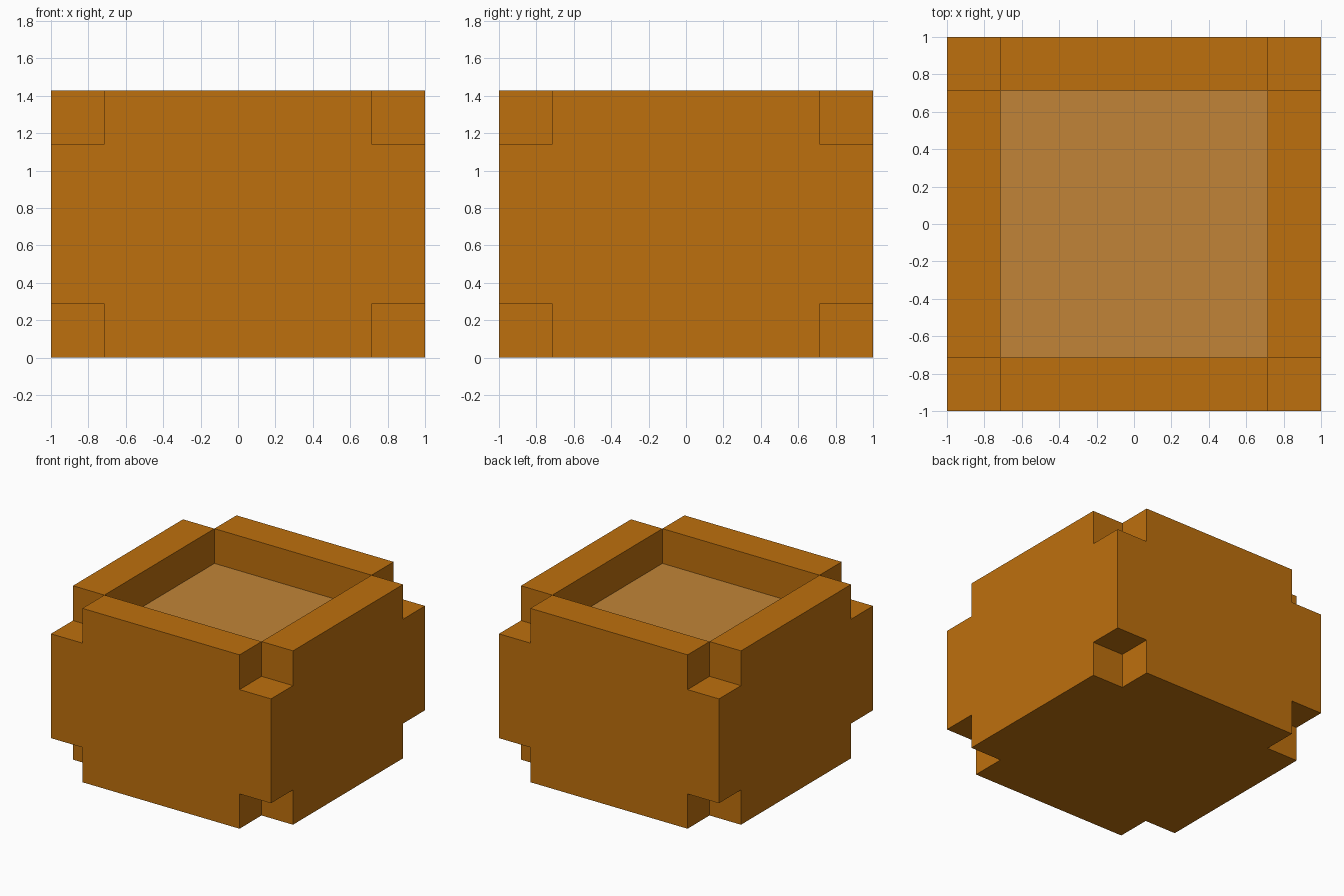
import bpy, bmesh
from mathutils import Vector

if "Cube" in bpy.data.objects:
    bpy.data.objects.remove(bpy.data.objects["Cube"])

U = 2 / 7                                   # one block unit
XY = [-1, -1 + U, 1 - U, 1]                 # cell borders across
Z = [0, U, 4 * U, 5 * U]                    # cell borders in height


def material(name, rgb):
    m = bpy.data.materials.new(name)
    m.diffuse_color = (*rgb, 1)
    m.use_nodes = True
    m.node_tree.nodes["Principled BSDF"].inputs["Base Color"].default_value = m.diffuse_color
    return m


def filled(c):
    """Solid cells: everything but the eight corners and the top recess."""
    if min(c) < 0 or max(c) > 2:
        return False
    corner = all(i != 1 for i in c)
    recess = c == (1, 1, 2)
    return not corner and not recess


bm = bmesh.new()
cells = [(i, j, k) for i in range(3) for j in range(3) for k in range(3)]
for c in filter(filled, cells):
    for axis in range(3):
        for side in (0, 1):
            n = list(c)
            n[axis] += 2 * side - 1
            if filled(tuple(n)):
                continue
            # Outer face of this cell, wound to point outwards
            a, b = (axis + 1) % 3, (axis + 2) % 3
            ring = [(0, 0), (1, 0), (1, 1), (0, 1)]
            verts = []
            for da, db in (ring if side else ring[::-1]):
                p = list(c)
                p[axis] += side
                p[a] += da
                p[b] += db
                verts.append(bm.verts.new(Vector((XY[p[0]], XY[p[1]], Z[p[2]]))))
            face = bm.faces.new(verts)
            # Recess floor gets the pale colour
            face.material_index = int(c == (1, 1, 1) and axis == 2 and side == 1)

# Join the cells and merge flat neighbours
bmesh.ops.remove_doubles(bm, verts=bm.verts, dist=1e-4)
bmesh.ops.dissolve_limit(bm, angle_limit=0.01, verts=bm.verts, edges=bm.edges,
                         delimit={'MATERIAL'})

mesh = bpy.data.meshes.new("notched_block")
bm.to_mesh(mesh)
bm.free()
mesh.materials.append(material("amber_orange", (0.515, 0.162, 0.004)))
mesh.materials.append(material("pale_tan", (0.533, 0.231, 0.038)))
block = bpy.data.objects.new("notched_block", mesh)
bpy.context.collection.objects.link(block)
